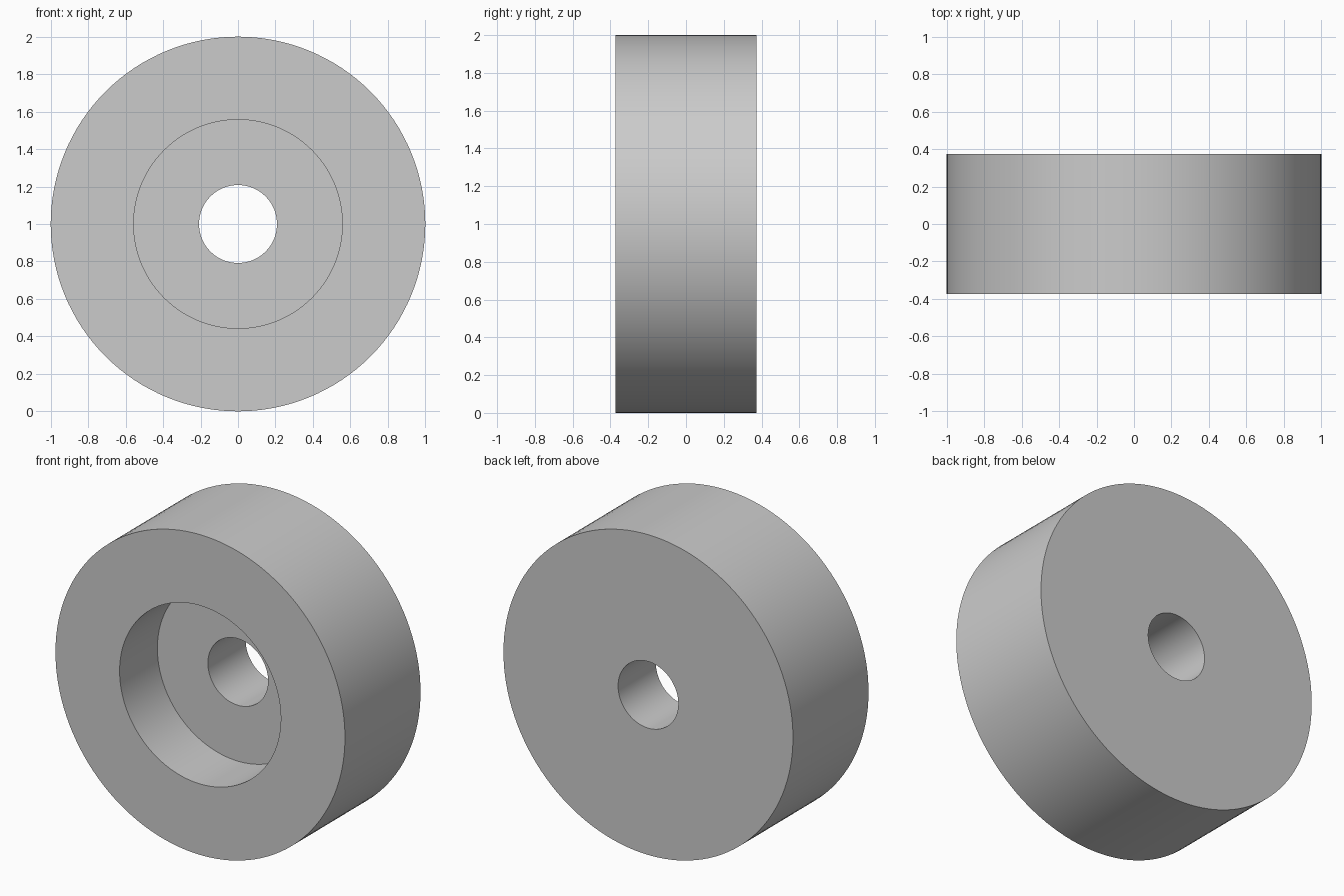
import bpy, bmesh, math

cube = bpy.data.objects.get("Cube")
if cube:
    bpy.data.objects.remove(cube, do_unlink=True)

SEGMENTS = 128
HALF_WIDTH = 0.373
OUTER, RECESS, BORE = 1.0, 0.557, 0.208
RECESS_FLOOR = 0.0

# Plain grey material
grey = bpy.data.materials.new("light grey")
grey.use_nodes = True
colour = (0.6, 0.6, 0.6, 1)
grey.diffuse_color = colour
grey.node_tree.nodes["Principled BSDF"].inputs["Base Color"].default_value = colour

# Closed cross-section (radius, y): rim, back face, bore, recess floor, recess wall, front face
profile = [
    (OUTER, -HALF_WIDTH), (OUTER, HALF_WIDTH),
    (BORE, HALF_WIDTH), (BORE, RECESS_FLOOR),
    (RECESS, RECESS_FLOOR), (RECESS, -HALF_WIDTH),
]

# Revolve the section around the horizontal axle line
bm = bmesh.new()
rings = []
for i in range(SEGMENTS):
    a = math.tau * i / SEGMENTS
    rings.append([bm.verts.new((r * math.cos(a), y, 1 + r * math.sin(a))) for r, y in profile])
for i, ring in enumerate(rings):
    following = rings[(i + 1) % SEGMENTS]
    for j in range(len(profile)):
        k = (j + 1) % len(profile)
        bm.faces.new((ring[j], ring[k], following[k], following[j]))
bmesh.ops.recalc_face_normals(bm, faces=bm.faces)

mesh = bpy.data.meshes.new("counterbored_roller")
bm.to_mesh(mesh)
bm.free()
mesh.materials.append(grey)
roller = bpy.data.objects.new("counterbored_roller", mesh)
bpy.context.collection.objects.link(roller)

# Smooth round walls with crisp edges
bpy.context.view_layer.objects.active = roller
roller.select_set(True)
bpy.ops.object.shade_smooth_by_angle(angle=math.radians(30))
